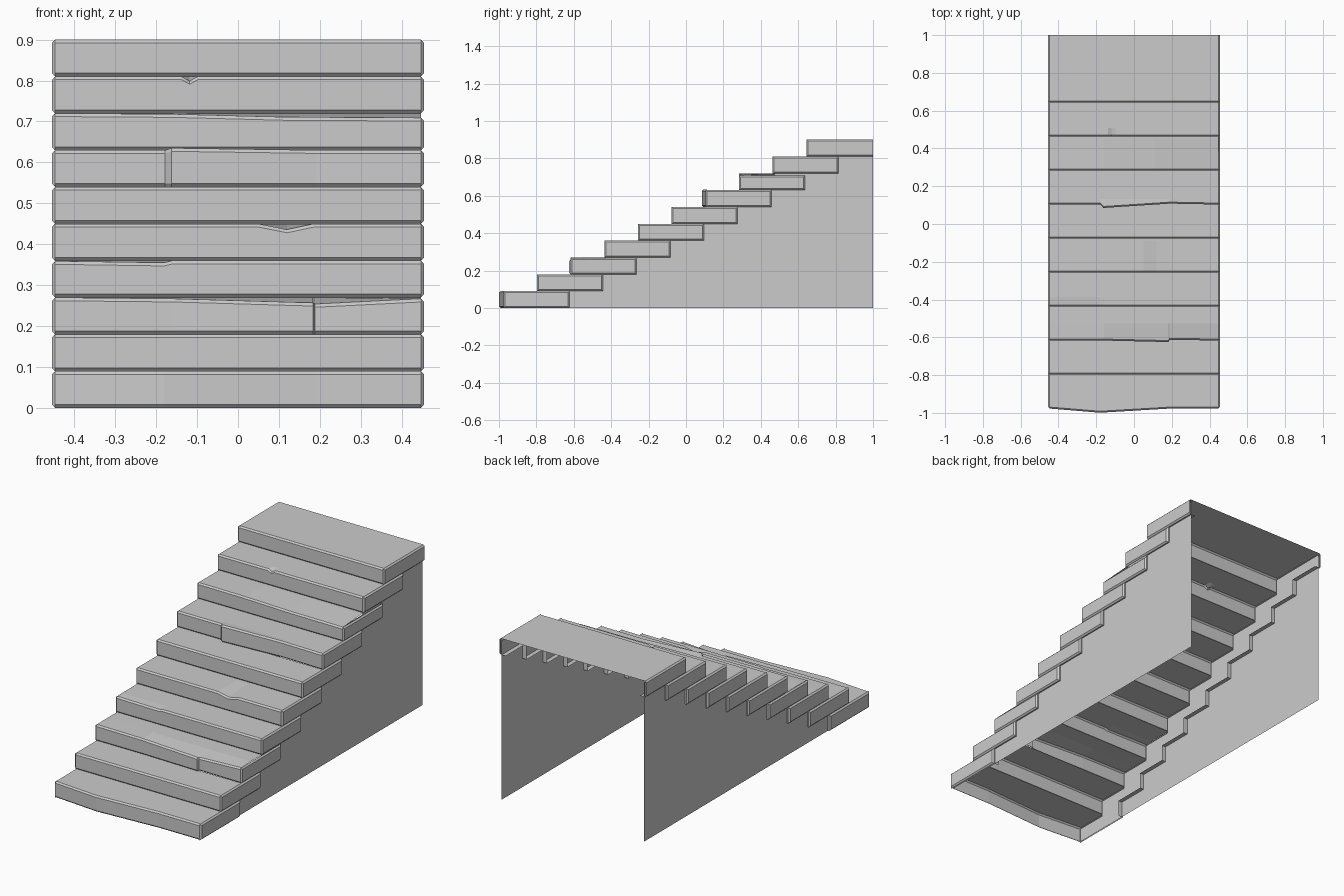
import bpy

cube = bpy.data.objects.get("Cube")
if cube:
    bpy.data.objects.remove(cube, do_unlink=True)

STEPS = 10
RISE, RUN = 0.09, 0.18
FRONT, BACK = -0.977, 1.0
HALF = 0.455        # outer face of the step ends
CHAMFER = 0.008
EDGE = HALF - CHAMFER
WALL = 0.44
LIP = 0.415         # how far the step ends return inwards

stone = bpy.data.materials.new("grey_stone")
stone.use_nodes = True
grey = (0.6, 0.6, 0.6, 1)
stone.diffuse_color = grey
stone.node_tree.nodes["Principled BSDF"].inputs["Base Color"].default_value = grey

# Worn edges: step -> (reach of wear into the tread, [(x, shift in y, shift in z)])
WEAR = {
    0: (0.03, [(-0.18, -0.022, 0), (0.19, 0, 0)]),
    2: (0.09, [(-EDGE, 0, 0), (-0.16, 0, -0.003), (0.183, -0.008, -0.013),
               (0.188, 0.004, -0.016), (EDGE, 0, -0.003)]),
    3: (0.05, [(-EDGE, 0, -0.001), (-0.18, 0, -0.005), (-0.16, 0, 0)]),
    4: (0.17, [(0.05, 0, 0), (0.12, 0, -0.014), (0.185, 0, 0)]),
    6: (0.03, [(-0.178, 0, 0), (-0.162, -0.018, 0.005), (0.19, 0.005, 0)]),
    7: (0.17, [(-EDGE, 0, 0), (-0.16, 0, -0.002), (0.11, 0, -0.009), (EDGE, 0, -0.011)]),
    8: (0.045, [(-0.138, 0, 0), (-0.118, 0, -0.011), (-0.098, 0, 0)]),
}


def make_object(name, verts, faces):
    mesh = bpy.data.meshes.new(name)
    mesh.from_pydata(verts, [], faces)
    mesh.materials.append(stone)
    mesh.update()
    obj = bpy.data.objects.new(name, mesh)
    bpy.context.collection.objects.link(obj)
    return obj


def rectangle(x, y0, y1, z0, z1):
    return [(x, y0, z0), (x, y1, z0), (x, y1, z1), (x, y0, z1)]


def build_step(i):
    y, low, top = FRONT + RUN * i, RISE * i, RISE * (i + 1)
    last = i == STEPS - 1
    end = BACK if last else y + 0.353
    tread_end = BACK if last else y + RUN + CHAMFER
    reach, stations = WEAR.get(i, (0.05, []))
    stations = list(stations)
    for x in (-EDGE, EDGE):
        if not any(s[0] == x for s in stations):
            stations.append((x, 0, 0))
    stations.sort()
    verts, faces = [], []

    # Tread, chamfered nose and riser as one bent sheet
    for x, dy, dz in stations:
        f, t = y + dy, top + dz
        verts += [(x, tread_end, top), (x, y + reach, top),
                  (x, f + CHAMFER, t), (x, f, t - CHAMFER),
                  (x, f, low + CHAMFER), (x, f + CHAMFER, low)]
    for s in range(len(stations) - 1):
        for k in range(5):
            a = s * 6 + k
            faces.append((a, a + 1, a + 7, a + 6))

    # Chamfered end panels with narrow returns at the back and underneath
    for side, (_, dy, dz) in ((-1, stations[0]), (1, stations[-1])):
        c = CHAMFER
        outer_end = end if last else end - c
        b = len(verts)
        verts += rectangle(side * HALF, y + c, outer_end, low + c, top + dz - c)
        verts += rectangle(side * EDGE, y, end, low, top + dz)
        quads = [(0, 1, 2, 3)]
        quads += [(k, (k + 1) % 4, (k + 1) % 4 + 4, k + 4) for k in range(4)]
        if side < 0:
            quads = [q[::-1] for q in quads]
        faces += [tuple(b + k for k in q) for q in quads]
        if i:
            b = len(verts)
            under = y - RUN + 0.353
            verts += [(side * w, v, low) for w, v in
                      ((EDGE, under), (EDGE, end), (LIP, end), (LIP, under))]
            faces.append(tuple(range(b, b + 4))[::side])
        if not last:
            b = len(verts)
            verts += [(side * w, end, z) for w, z in
                      ((EDGE, low), (EDGE, top), (LIP, top), (LIP, low))]
            faces.append(tuple(range(b, b + 4))[::-side])
    make_object(f"step_{i + 1}", verts, faces)


for i in range(STEPS):
    build_step(i)

# Thin side walls that follow the stair profile; back and underside stay open
outline = [(BACK, 0), (BACK, RISE * STEPS - 0.01)]
for i in reversed(range(STEPS)):
    y = FRONT + RUN * i + 0.01
    outline += [(y, RISE * (i + 1) - 0.012), (y, max(RISE * i - 0.012, 0))]
for side, name in ((-1, "right_wall"), (1, "left_wall")):
    points = [(side * WALL, y, z) for y, z in outline]
    make_object(name, points, [tuple(range(len(points)))[::side]])
